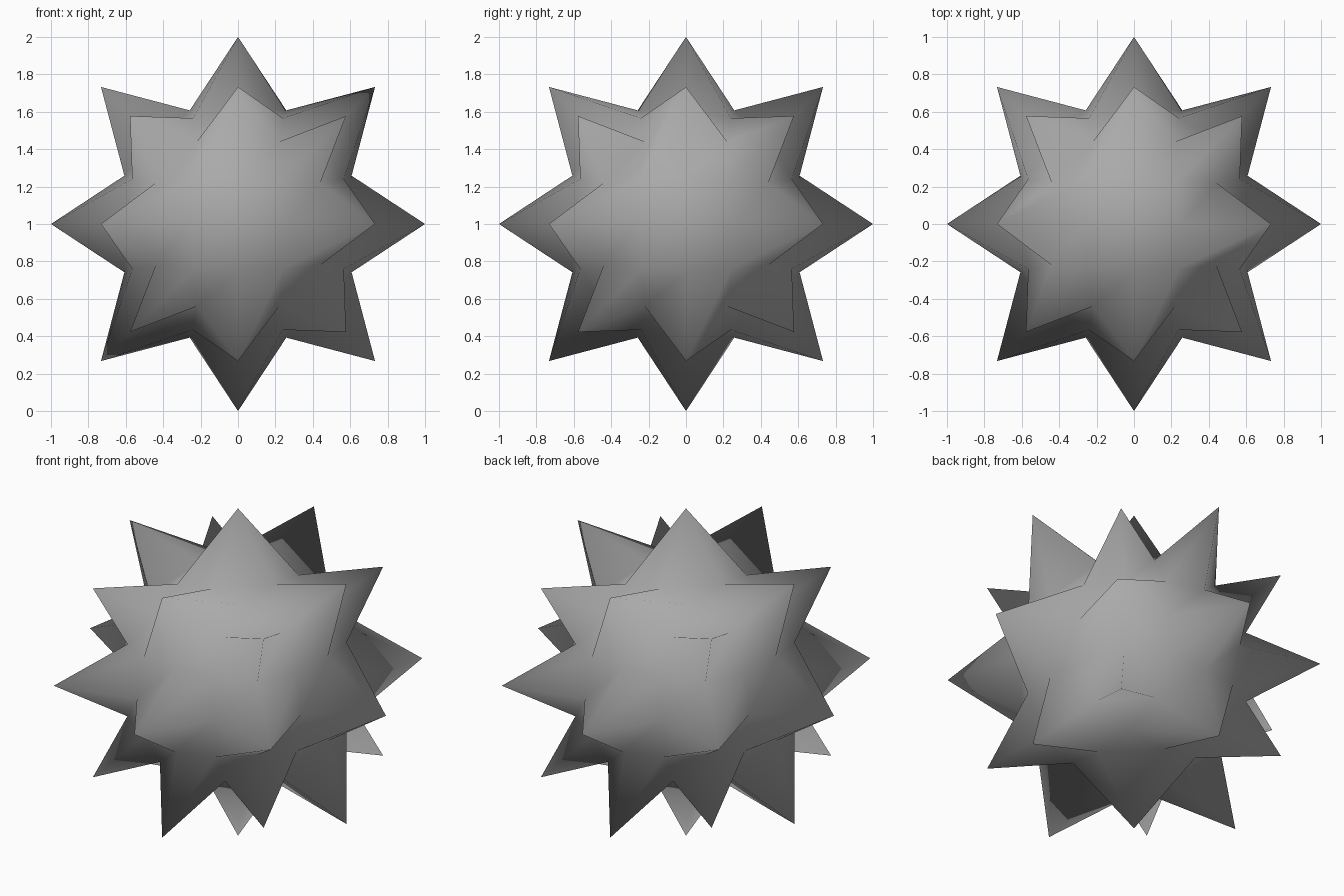
import bpy, bmesh
from math import pi
from mathutils import Matrix, Vector

cube = bpy.data.objects.get("Cube")
if cube:
    bpy.data.objects.remove(cube, do_unlink=True)

VALLEY_RADIUS = 0.66
TIP_RADII = (1.0, 1.036, 1.0)  # spikes at side centres, edges and corners

grey = bpy.data.materials.new("plain_grey")
grey.use_nodes = True
colour = (0.4, 0.4, 0.4, 1)
grey.diffuse_color = colour
grey.node_tree.nodes["Principled BSDF"].inputs["Base Color"].default_value = colour


def step(i, other):
    """Grid line position, a little tighter away from the side's border."""
    if abs(i) != 1:
        return i / 2
    return i * (0.5 if abs(other) == 2 else 0.425)


def star_point(i, j):
    """Point of the front side: every second grid point is a spike tip."""
    direction = Vector((step(i, j), -1, step(j, i))).normalized()
    if i % 2 or j % 2:
        return direction * VALLEY_RADIUS
    return direction * TIP_RADII[(abs(i) == 2) + (abs(j) == 2)]


# Six sides: one spiked grid turned to the front, right, back, left, top and bottom
turns = [Matrix.Rotation(k * pi / 2, 3, 'Z') for k in range(4)]
turns += [Matrix.Rotation(s * pi / 2, 3, 'X') for s in (-1, 1)]
lift = Vector((0, 0, 1))
bm = bmesh.new()
for turn in turns:
    grid = {(i, j): bm.verts.new(turn @ star_point(i, j) + lift)
            for i in range(-2, 3) for j in range(-2, 3)}
    for i in range(-2, 2):
        for j in range(-2, 2):
            low, high = grid[i, j], grid[i + 1, j + 1]
            bm.faces.new((low, grid[i + 1, j], high))
            bm.faces.new((low, high, grid[i, j + 1]))

# Join the sides into one smooth surface
bmesh.ops.remove_doubles(bm, verts=bm.verts, dist=0.001)
for face in bm.faces:
    face.smooth = True

mesh = bpy.data.meshes.new("spiky_star")
bm.to_mesh(mesh)
bm.free()
mesh.materials.append(grey)
star = bpy.data.objects.new("spiky_star", mesh)
bpy.context.collection.objects.link(star)
